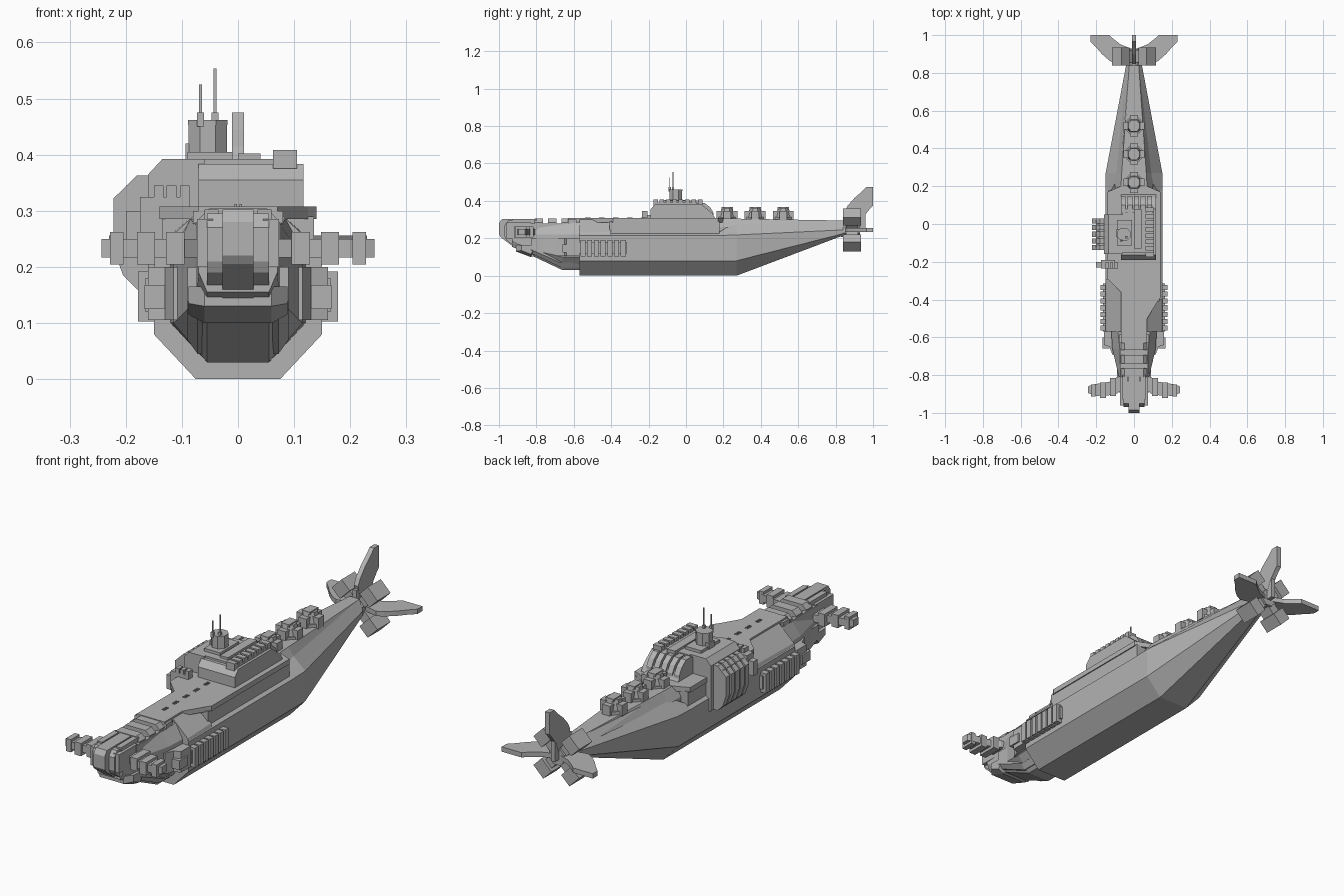
import bpy, bmesh, math
from mathutils import Matrix, Vector

grey = bpy.data.materials.new("hull grey")
grey.diffuse_color = (0.45, 0.45, 0.45, 1)


def loft(name, rings):
    """Skin a closed solid through rings of equal point count."""
    bm = bmesh.new()
    vs = [[bm.verts.new(p) for p in r] for r in rings]
    n = len(rings[0])
    for a, b in zip(vs, vs[1:]):
        for i in range(n):
            bm.faces.new((a[i], a[(i + 1) % n], b[(i + 1) % n], b[i]))
    bm.faces.new(vs[0])
    bm.faces.new(vs[-1])
    bmesh.ops.recalc_face_normals(bm, faces=bm.faces)
    me = bpy.data.meshes.new(name)
    bm.to_mesh(me)
    bm.free()
    me.materials.append(grey)
    ob = bpy.data.objects.new(name, me)
    bpy.context.collection.objects.link(ob)
    return ob


def prism(name, pts, axis, a, b):
    """Extrude a 2D outline along x, y or z from a to b."""
    place = {"x": lambda p, t: (t, p[0], p[1]),
             "y": lambda p, t: (p[0], t, p[1]),
             "z": lambda p, t: (p[0], p[1], t)}[axis]
    return loft(name, [[place(p, t) for p in pts] for t in (a, b)])


def box(name, x0, x1, y0, y1, z0, z1):
    return prism(name, [(x0, y0), (x1, y0), (x1, y1), (x0, y1)], "z", z0, z1)


def octo(y, b, zb, w, zl, zu, t, zt):
    """Eight sided hull section at y."""
    half = [(b, zb), (w, zl), (w, zu), (t, zt)]
    return [(x, y, z) for x, z in half] + [(-x, y, z) for x, z in half[::-1]]


def drum(name, x, y, r, z0, z1, n=8, top=1.0):
    ang = [math.tau * (i + .5) / n for i in range(n)]
    return loft(name, [[(x + r * k * math.cos(a), y + r * k * math.sin(a), z) for a in ang]
                       for z, k in ((z0, 1), (z1, top))])


# Main hull, tapering to the tail
loft("hull", [octo(-.57, .075, 0, .15, .08, .215, .12, .235),
              octo(.18, .075, 0, .15, .08, .215, .12, .235),
              octo(.27, .075, 0, .15, .08, .218, .07, .29),
              octo(.84, .02, .215, .042, .225, .245, .025, .295)])
loft("aft_deck", [octo(.1, .07, .2, .1, .22, .26, .075, .308),
                  octo(.27, .07, .2, .1, .22, .26, .065, .305),
                  octo(.84, .02, .22, .03, .23, .26, .025, .295)])

# Flight deck with sloped forward shoulders
prism("flight_deck", [(-.07, -.63), (.07, -.63), (.07, -.50), (.125, -.41), (.14, -.39), (.14, .17),
                      (.07, .2), (-.07, .2), (-.14, .17), (-.14, -.29), (-.07, -.36)], "z", .285, .308)
box("deck_core", -.07, .07, -.62, .2, .15, .29)
box("deck_side_right", .05, .135, -.41, .18, .2, .29)
box("deck_side_left", -.135, -.05, -.29, .18, .2, .29)
for s, y in ((1, -.40), (-1, -.29)):
    loft("deck_slope", [[(s * .06, -.57, .22), (s * .15, -.57, .22), (s * .145, -.57, .23), (s * .07, -.57, .30)],
                        [(s * .06, y, .22), (s * .15, y, .22), (s * .145, y, .235), (s * .07, y, .30)]])
for i in range(5):
    for x in (-.006, .003):
        box("deck_light", x, x + .004, -.54 + i * .075, -.51 + i * .075, .306, .312)

# Bow and neck
loft("bow", [octo(-.57, .055, .03, .12, .10, .22, .085, .285),
             octo(-.66, .055, .03, .115, .10, .22, .075, .275),
             octo(-.83, .055, .11, .075, .14, .22, .06, .27),
             octo(-.93, .055, .155, .07, .19, .25, .055, .29)])
loft("keel_guard", [octo(-.57, .072, .045, .09, .07, .15, .09, .2),
                    octo(-.67, .072, .045, .09, .07, .15, .09, .2),
                    octo(-.83, .072, .12, .09, .14, .18, .09, .2)])
prism("jaw", [(-.91, .13), (-.83, .10), (-.80, .11), (-.80, .16), (-.91, .165)], "x", -.06, .06)
for s in (-1, 1):
    loft("jaw_side", [[(s * .06, -.91, .13), (s * .06, -.83, .10), (s * .06, -.80, .16), (s * .06, -.91, .165)],
                      [(s * .088, -.88, .135), (s * .088, -.83, .115), (s * .088, -.80, .16), (s * .088, -.88, .165)]])
    box("neck_rail", s * .055, s * .075, -.84, -.62, .2, .28)
    # Shoulder block
    prism("shoulder", [(s * .09, -.69), (s * .115, -.69), (s * .13, -.65), (s * .16, -.64), (s * .16, -.57),
                       (s * .09, -.57)], "z", .105, .2)
    box("shoulder_port", s * .13, s * .167, -.66, -.60, .125, .168)
    # Row of side armour ribs
    box("rib_rail", s * .14, s * .165, -.57, -.315, .12, .18)
    for i in range(7):
        y = -.565 + i * .036
        box("side_rib", s * .14, s * .178, y, y + .027, .103, .192)
    # Bow flipper: plate and three bands
    prism("flipper", [(s * .04, -.80), (s * .09, -.81), (s * .13, -.835), (s * .22, -.85), (s * .243, -.86),
                      (s * .243, -.895), (s * .2, -.91), (s * .1, -.905), (s * .04, -.86)], "z", .217, .25)
    for x0, x1, y0, y1 in ((.095, .128, -.91, -.815), (.148, .18, -.92, -.838), (.204, .228, -.913, -.85)):
        box("flipper_band", s * x0, s * x1, y0, y1, .204, .262)
    box("cheek", s * .045, s * .073, -.96, -.83, .20, .285)
    box("brow", s * .035, s * .06, -.93, -.80, .25, .302)
for i in range(3):
    y = -.81 + i * .072
    prism("neck_band", [(-.07, .24), (.07, .24), (.07, .285), (.05, .305), (-.05, .305), (-.07, .285)], "y", y, y + .045)
box("deck_sill", -.08, .08, -.63, -.585, .23, .300)
prism("nose", [(-.88, .145), (-.91, .145), (-.99, .205), (-1, .22), (-1, .28), (-.985, .302), (-.80, .302),
               (-.80, .2)], "x", -.028, .028)
prism("snout", [(-.88, .145), (-.90, .145), (-.96, .19), (-.97, .21), (-.97, .27), (-.95, .295), (-.83, .295)],
      "x", -.055, .055)

# Superstructure
prism("superstructure", [(-.19, .30), (-.19, .355), (-.165, .383), (.08, .383), (.14, .335), (.16, .30)],
      "x", -.07, .117)
box("roof", -.06, .105, -.15, .06, .38, .392)
box("roof_bridge", .0, .04, -.13, .08, .385, .402)
for i in range(8):
    y = -.175 + i * .034
    box("roof_slat", .062, .105, y, y + .024, .375, .408)
for i in range(5):
    x = -.07 + i * .035
    prism("aft_arch", [(.06, .30), (.06, .388), (.10, .388), (.13, .365), (.148, .335), (.148, .30)],
          "x", x, x + .026)

# Left sponson with arched armour ribs
prism("sponson", [(-.06, .392), (-.135, .392), (-.16, .365), (-.16, .16), (-.14, .15), (-.06, .2)], "y", -.16, .05)
box("sponson_wall", -.20, -.14, -.13, .02, .18, .345)
for i in range(5):
    y = -.138 + i * .035
    prism("sponson_rib", [(-.15, .363), (-.18, .363), (-.222, .322), (-.222, .235), (-.205, .185), (-.18, .16),
                          (-.15, .16)], "y", y, y + .027)

# Small side gun ahead of the sponson
box("gun_base", -.175, -.10, -.235, -.19, .24, .325)
box("gun_body", -.2, -.15, -.23, -.2, .235, .3)
for x in (-.15, -.127, -.103):
    box("gun_lid", x, x + .017, -.235, -.205, .30, .345)

# Command tower and masts
box("tower_foot", -.09, -.01, -.115, .02, .37, .405)
box("tower_bay", -.068, -.02, -.14, -.1, .36, .388)
drum("tower", -.054, -.055, .037, .39, .462)
drum("tower_cap", -.054, -.055, .038, .453, .462)
box("tower_side", -.094, -.07, -.07, -.03, .39, .42)
for x, y, z in ((-.067, -.087, .525), (-.041, -.07, .554)):
    box("mast_foot", x - .006, x + .006, y - .006, y + .006, .45, .475)
    box("mast", x - .0025, x + .0025, y - .0025, y + .0025, .47, z)

# Three aft turrets
for y in (.22, .37, .52):
    drum("turret_base", 0, y, .05, .29, .315)
    drum("turret", 0, y, .043, .31, .362, top=.75)
    for k in range(4):
        ob = box("turret_fin", .025, .056, -.02, .02, .295, .345)
        ob.data.transform(Matrix.Translation((0, y, 0)) @ Matrix.Rotation(k * math.pi / 2, 4, "Z"))
    box("turret_hatch", -.02, .02, y - .03, y + .03, .355, .367)

# Tail hub, four diagonal thrusters and three flukes
drum_hub = prism("tail_hub", [(.04 * math.cos(a), .245 + .04 * math.sin(a)) for a in
                              [math.tau * (i + .5) / 8 for i in range(8)]], "y", .83, .93)
box("tail_spine", -.01, .01, .84, .96, .235, .33)
centre = Vector((0, 0, .245))
for k in range(4):
    turn = Matrix.Translation(centre) @ Matrix.Rotation(math.pi / 4 + k * math.pi / 2, 4, "Y")
    for part in (box("thruster", .07, .128, .84, .935, -.035, .035),
                 box("thruster_arm", .01, .08, .855, .92, -.022, .022)):
        part.data.transform(turn)
for k in range(3):
    ob = prism("tail_fluke", [(.02, .87), (.10, .85), (.13, .865), (.17, .90), (.20, .935), (.23, .965), (.23, 1),
                              (.13, 1), (.115, .985), (.07, .95), (.02, .93)], "z", -.011, .011)
    ob.data.transform(Matrix.Translation(centre) @ Matrix.Rotation(-k * math.pi / 2, 4, "Y"))
